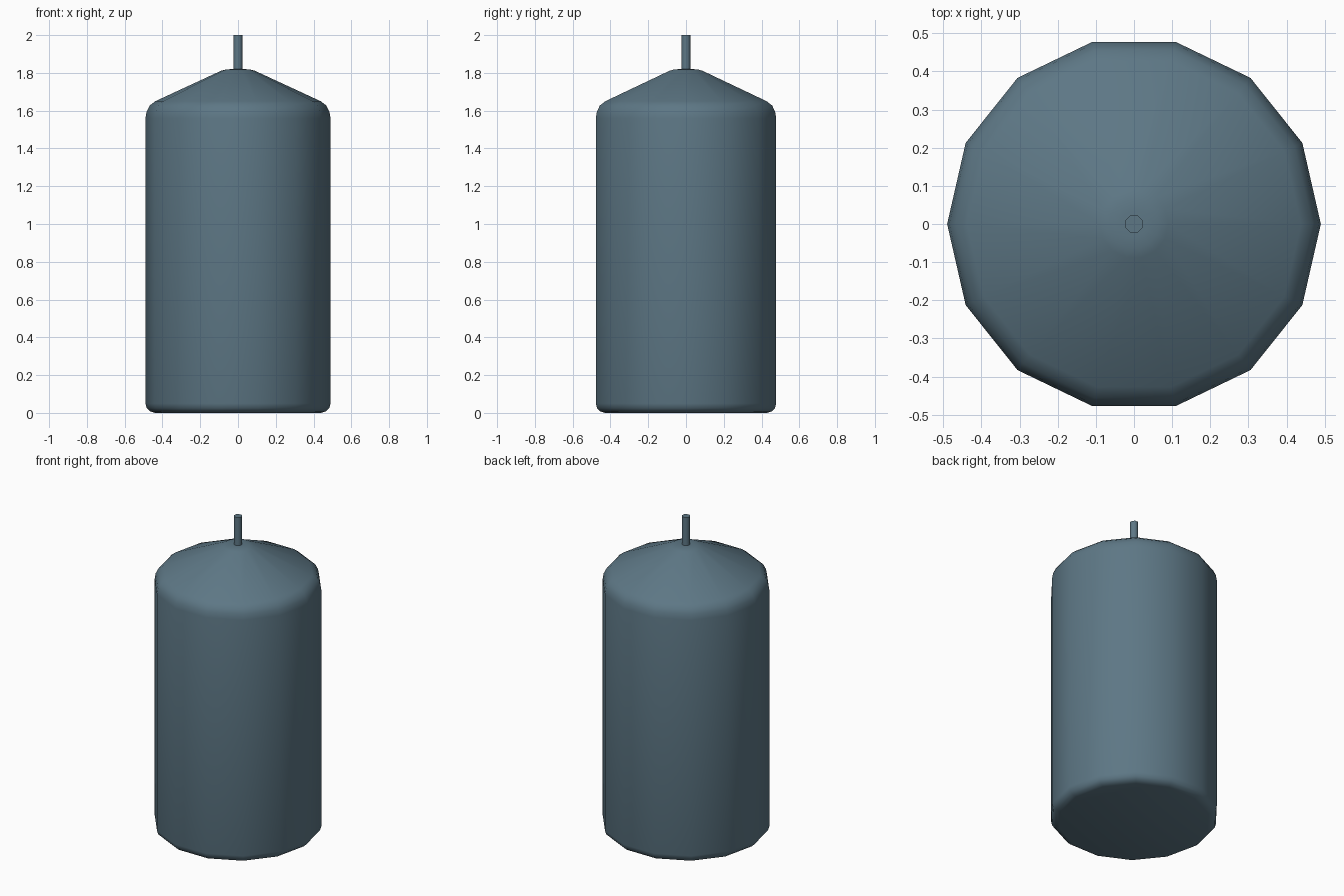
import bpy, bmesh, math

cube = bpy.data.objects.get("Cube")
if cube:
    bpy.data.objects.remove(cube, do_unlink=True)

slate = bpy.data.materials.new("slate blue wax")
colour = (0.11, 0.185, 0.235, 1)
slate.diffuse_color = colour
slate.use_nodes = True
slate.node_tree.nodes["Principled BSDF"].inputs["Base Color"].default_value = colour


def lathe(name, profile, sides, turn, smooth_angle):
    """Stack polygon rings along z and cap both ends."""
    bm = bmesh.new()
    rings = []
    for radius, z in profile:
        angles = [turn + math.tau * i / sides for i in range(sides)]
        rings.append([bm.verts.new((radius * math.cos(a), radius * math.sin(a), z))
                      for a in angles])
    for low, high in zip(rings, rings[1:]):
        for i in range(sides):
            j = (i + 1) % sides
            bm.faces.new((low[i], low[j], high[j], high[i]))
    bm.faces.new(rings[0][::-1])
    bm.faces.new(rings[-1])
    mesh = bpy.data.meshes.new(name)
    bm.to_mesh(mesh)
    bm.free()
    mesh.materials.append(slate)
    obj = bpy.data.objects.new(name, mesh)
    bpy.context.collection.objects.link(obj)
    bpy.ops.object.select_all(action="DESELECT")
    obj.select_set(True)
    bpy.context.view_layer.objects.active = obj
    bpy.ops.object.shade_smooth_by_angle(angle=math.radians(smooth_angle))
    return obj


# Candle body: rounded foot, straight wall, rounded shoulder, conical top
body_profile = [(0.44, 0), (0.465, 0.008), (0.483, 0.025), (0.49, 0.05),
                (0.49, 1.56), (0.484, 1.595), (0.468, 1.627), (0.438, 1.65),
                (0.09, 1.811), (0.065, 1.818), (0.035, 1.82)]
lathe("candle_body", body_profile, 14, 0, 35)

# Wick: thin rod set into the top
lathe("wick", [(0.025, 1.78), (0.025, 2)], 8, math.pi / 8, 50)
